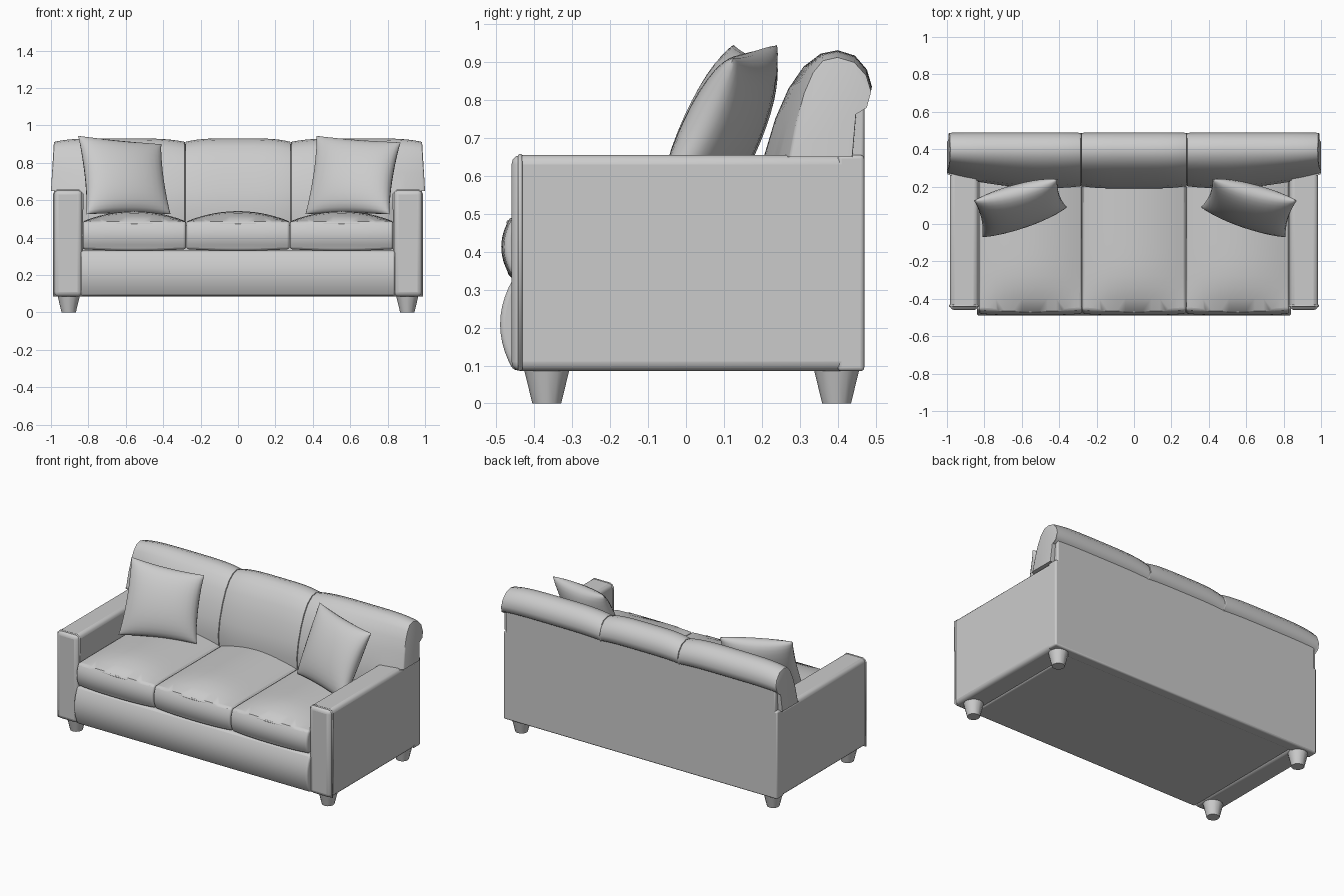
import bpy, bmesh, math
from mathutils import Vector

if "Cube" in bpy.data.objects:
    bpy.data.objects.remove(bpy.data.objects["Cube"])

fabric = bpy.data.materials.new("light_grey_fabric")
fabric.diffuse_color = (0.6, 0.6, 0.6, 1)
fabric.use_nodes = True
fabric.node_tree.nodes["Principled BSDF"].inputs["Base Color"].default_value = fabric.diffuse_color


def finish(name, bm, bevel=0.0, segs=3, angle=40):
    bmesh.ops.recalc_face_normals(bm, faces=bm.faces)
    me = bpy.data.meshes.new(name)
    bm.to_mesh(me)
    bm.free()
    ob = bpy.data.objects.new(name, me)
    bpy.context.collection.objects.link(ob)
    me.materials.append(fabric)
    if bevel:
        m = ob.modifiers.new("soft_edges", 'BEVEL')
        m.width, m.segments, m.limit_method = bevel, segs, 'ANGLE'
        m.angle_limit = math.radians(50)
    bpy.ops.object.select_all(action='DESELECT')
    ob.select_set(True)
    bpy.context.view_layer.objects.active = ob
    bpy.ops.object.shade_smooth_by_angle(angle=math.radians(angle))
    return ob


def box(name, lo, hi, bevel, cuts=0, bulge=None):
    """Rounded box; bulge(u, v, w) gives an offset for coordinates in -1..1."""
    bm = bmesh.new()
    bmesh.ops.create_cube(bm, size=2)
    if cuts:
        bmesh.ops.subdivide_edges(bm, edges=bm.edges, cuts=cuts, use_grid_fill=True)
    for v in bm.verts:
        u = v.co.copy()
        p = Vector([(a + b) / 2 + (b - a) / 2 * c for a, b, c in zip(lo, hi, u)])
        v.co = p + (Vector(bulge(*u)) if bulge else Vector((0, 0, 0)))
    return finish(name, bm, bevel)


def piping(name, pts, cyclic=False, r=0.006):
    cu = bpy.data.curves.new(name, 'CURVE')
    cu.dimensions = '3D'
    cu.bevel_depth, cu.bevel_resolution = r, 1
    s = cu.splines.new('POLY')
    s.points.add(len(pts) - 1)
    for p, c in zip(s.points, pts):
        p.co = (*c, 1)
    s.use_cyclic_u = cyclic
    cu.materials.append(fabric)
    bpy.context.collection.objects.link(bpy.data.objects.new(name, cu))


# Base with a padded front rail
box("base", (-0.84, -0.455, 0.087), (0.84, 0.46, 0.33), 0.012, 9,
    lambda u, v, w: (0, -0.035 * (1 - w * w) if v < -0.99 else 0, 0))
# Back panel
box("back_panel", (-0.985, 0.40, 0.085), (0.985, 0.47, 0.655), 0.01)
box("upper_back_panel", (-0.97, 0.40, 0.60), (0.97, 0.47, 0.80), 0.008)

# Arms with welted front panels, and tapered legs
for side, s in (("left", -1), ("right", 1)):
    x0, x1 = sorted((s * 0.832, s * 0.985))
    box(side + "_arm", (x0, -0.46, 0.085), (x1, 0.465, 0.655), 0.025)
    pts = [(x0, 0.09), (x0, 0.635), (x0 + 0.018, 0.653),
           (x1 - 0.018, 0.653), (x1, 0.635), (x1, 0.09)]
    piping(side + "_arm_piping", [(x, -0.437, z) for x, z in pts], True)
    for end, y in (("front", -0.367), ("back", 0.397)):
        bm = bmesh.new()
        bmesh.ops.create_cone(bm, cap_ends=True, segments=12, radius1=0.038,
                              radius2=0.06, depth=0.09)
        bmesh.ops.translate(bm, verts=bm.verts, vec=(s * 0.905, y, 0.045))
        finish(f"{side}_{end}_leg", bm)

# Seat cushions: crowned top, padded front
SEATS = (("left", -0.83, -0.278), ("middle", -0.276, 0.276), ("right", 0.278, 0.83))


def seat_bulge(u, v, w):
    dome = (1 - u * u) * (1 - max(-v, 0) ** 4)
    dz = 0.055 * dome if w > 0.99 else (-0.008 * (1 - u * u) if w < -0.99 else 0)
    dy = -0.022 * (1 - w * w) - 0.008 * (1 - u ** 4) if v < -0.99 else 0
    return 0, dy, dz


for n, a, b in SEATS:
    box(n + "_seat_cushion", (a, -0.457, 0.338), (b, 0.26, 0.487), 0.018, 11, seat_bulge)
    piping(n + "_seat_piping", [(a + 0.006, 0.2, 0.481), (a + 0.006, -0.44, 0.478),
           (a + 0.03, -0.459, 0.477), ((a + b) / 2, -0.468, 0.477),
           (b - 0.03, -0.459, 0.477), (b - 0.006, -0.44, 0.478), (b - 0.006, 0.2, 0.481)])

# Back cushions: rolled profile swept across the width
ROLL = [(0.20, 0.45), (0.19, 0.55), (0.205, 0.65), (0.235, 0.75), (0.27, 0.83),
        (0.31, 0.888), (0.355, 0.922), (0.40, 0.931), (0.445, 0.917), (0.477, 0.88),
        (0.49, 0.835), (0.48, 0.795), (0.45, 0.775), (0.44, 0.60), (0.44, 0.45)]


def back_cushion(name, a, b):
    bm = bmesh.new()
    rings = []
    for i in range(25):
        u = -math.cos(math.pi * i / 24)
        x = (a + b) / 2 + (b - a) / 2 * u
        k = 1 - 0.07 * u ** 4 - (0.035 if abs(u) > 0.999 else 0)
        out = min(max((abs(x) - 0.5) / 0.5, 0), 1)
        ring = []
        for y, z in ROLL:
            y2 = 0.37 + (y - 0.37) * (k if y < 0.37 else 1 - (1 - k) * 0.3)
            z2 = 0.65 + (z - 0.65) * k
            if y < 0.37:
                y2 += 0.06 * out ** 1.5 * (0.37 - y) / 0.17
            if abs(x) > 0.825:
                z2 = max(z2, 0.65)
            # the roll leans outward a little over each arm
            x2 = x - math.copysign(0.015 * max((z - 0.65) / 0.28, 0) * out ** 4, x)
            ring.append(bm.verts.new((x2, y2, z2)))
        rings.append(ring)
    n = len(ROLL)
    for p, q in zip(rings, rings[1:]):
        for j in range(n):
            bm.faces.new((p[j], p[(j + 1) % n], q[(j + 1) % n], q[j]))
    bm.faces.new(rings[0])
    bm.faces.new(rings[-1])
    bmesh.ops.remove_doubles(bm, verts=bm.verts, dist=0.0005)
    finish(name, bm, angle=50)


back_cushion("left_back_cushion", -1.0, -0.282)
back_cushion("middle_back_cushion", -0.282, 0.282)
back_cushion("right_back_cushion", 0.282, 1.0)


# Scatter pillows: plump quilts stretched between four corners
def pillow(name, bl, br, tr, tl, thick=0.085, n=16):
    bl, br, tr, tl = map(Vector, (bl, br, tr, tl))
    normal = (br - bl + tr - tl).cross(tl - bl + tr - br).normalized()
    bm = bmesh.new()
    for s in (-1, 1):
        grid = []
        for i in range(n + 1):
            row = []
            for j in range(n + 1):
                u, v = -math.cos(math.pi * i / n), -math.cos(math.pi * j / n)
                pu = u * (1 - 0.07 * (1 - v * v) * u * u)
                pv = v * (1 - 0.05 * (1 - u * u) * v * v)
                f, g = (pu + 1) / 2, (pv + 1) / 2
                p = bl.lerp(br, f).lerp(tl.lerp(tr, f), g)
                d = max((1 - u * u) * (1 - v * v), 0) ** 0.45
                row.append(bm.verts.new(p + normal * s * thick * d))
            grid.append(row)
        for i in range(n):
            for j in range(n):
                bm.faces.new((grid[i][j], grid[i + 1][j], grid[i + 1][j + 1], grid[i][j + 1]))
    bmesh.ops.remove_doubles(bm, verts=bm.verts, dist=0.0005)
    finish(name, bm, angle=60)


pillow("left_pillow", (-0.81, -0.07, 0.525), (-0.36, 0.09, 0.525),
       (-0.41, 0.24, 0.90), (-0.855, 0.125, 0.945))
pillow("right_pillow", (0.36, 0.09, 0.525), (0.81, -0.07, 0.525),
       (0.87, 0.125, 0.91), (0.42, 0.24, 0.945))
